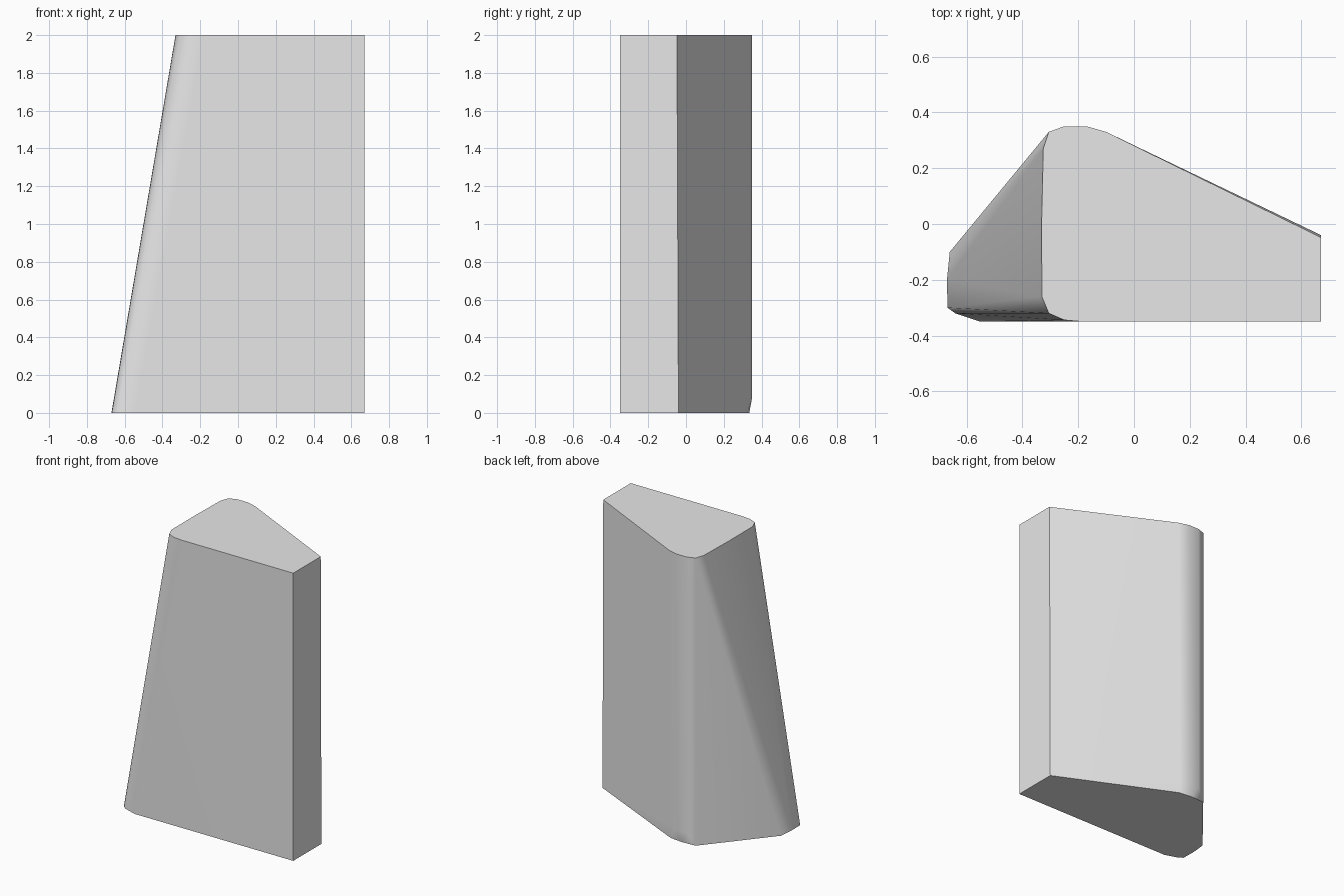
import bpy
import bmesh
import math

cube = bpy.data.objects.get("Cube")
if cube:
    bpy.data.objects.remove(cube, do_unlink=True)

# Plain grey material
grey = bpy.data.materials.new("plain grey")
grey.use_nodes = True
colour = (0.8, 0.8, 0.8, 1)
grey.diffuse_color = colour
grey.node_tree.nodes["Principled BSDF"].inputs["Base Color"].default_value = colour

# Rounded wedge outlines: wide at the base, narrower at the top
base = [(0.67, -0.35), (0.67, -0.04), (-0.11, 0.325), (-0.2, 0.335),
        (-0.305, 0.33), (-0.66, -0.1), (-0.67, -0.2), (-0.668, -0.3),
        (-0.64, -0.32), (-0.55, -0.35)]
heel = [(-0.11, 0.33), (-0.17, 0.35), (-0.25, 0.35)]
top = [(0.67, -0.35), (0.67, -0.048), (-0.1, 0.33), (-0.17, 0.35),
       (-0.25, 0.35), (-0.305, 0.33), (-0.325, 0.27), (-0.331, 0),
       (-0.33, -0.26), (-0.305, -0.32), (-0.25, -0.344), (-0.18, -0.35)]

# Skin the outlines into one solid block
bm = bmesh.new()
for outline, height in ((base, 0), (heel, 0.08), (top, 2)):
    for x, y in outline:
        bm.verts.new((x, y, height))
hull = bmesh.ops.convex_hull(bm, input=bm.verts[:])
inner = [v for v in bm.verts if not v.link_faces]
bmesh.ops.delete(bm, geom=inner, context="VERTS")
bmesh.ops.dissolve_limit(bm, angle_limit=math.radians(0.3),
                         verts=bm.verts[:], edges=bm.edges[:])
bmesh.ops.recalc_face_normals(bm, faces=bm.faces[:])
mesh = bpy.data.meshes.new("wedge_block")
bm.to_mesh(mesh)
bm.free()
mesh.materials.append(grey)

block = bpy.data.objects.new("wedge_block", mesh)
bpy.context.collection.objects.link(block)

# Soft rounded corners, crisp rims, flat large faces
bpy.ops.object.select_all(action="DESELECT")
block.select_set(True)
bpy.context.view_layer.objects.active = block
bpy.ops.object.shade_smooth_by_angle(angle=math.radians(40))
weighted = block.modifiers.new("flat_faces", "WEIGHTED_NORMAL")
weighted.keep_sharp = True
